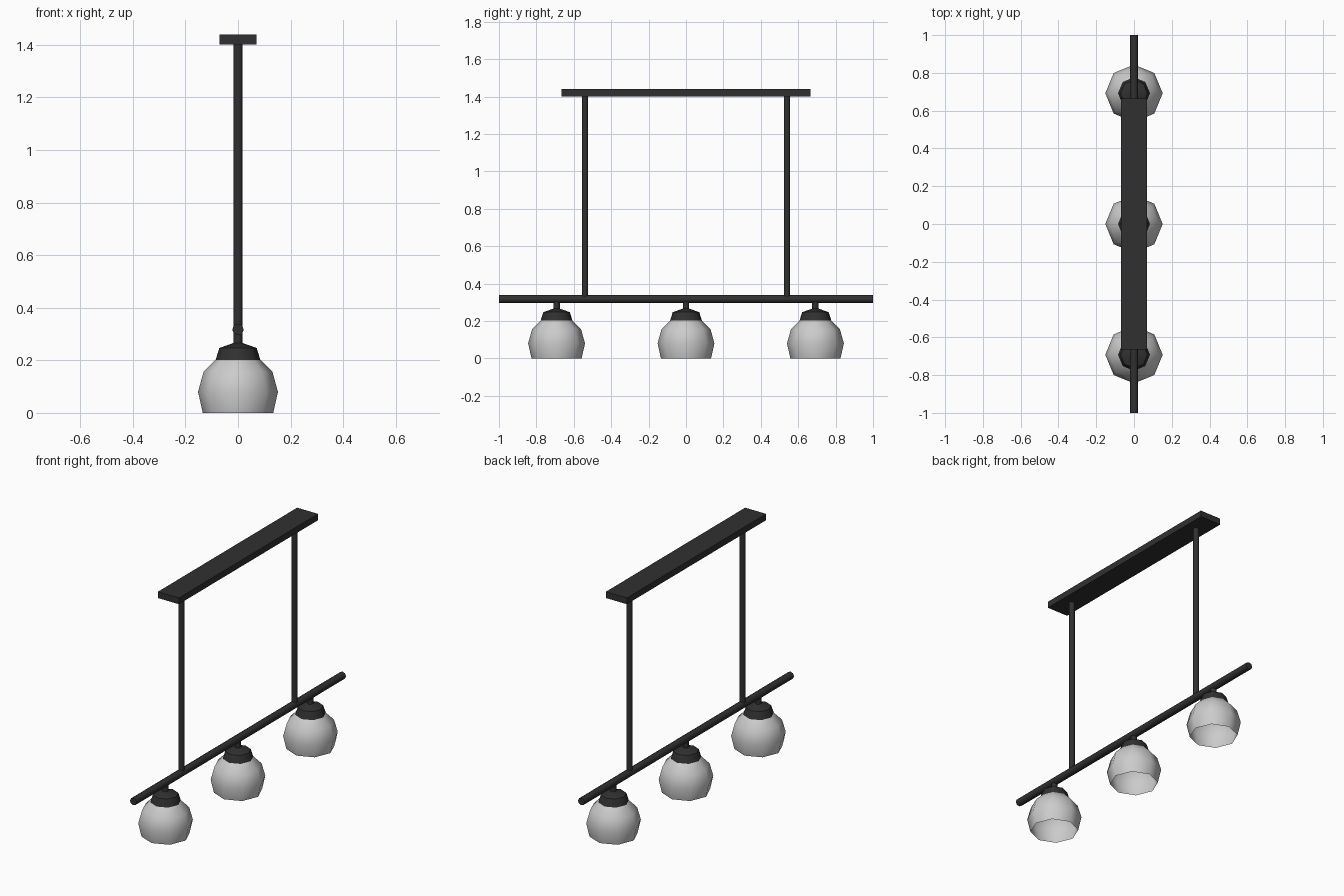
import bpy, bmesh, math

if "Cube" in bpy.data.objects:
    bpy.data.objects.remove(bpy.data.objects["Cube"])

SIDES = 8

black = bpy.data.materials.new("black_metal")
black.diffuse_color = (0.03, 0.03, 0.03, 1)
black.use_nodes = True
black.node_tree.nodes["Principled BSDF"].inputs["Base Color"].default_value = black.diffuse_color


def finish(bm, name, material=None, smooth=None):
    bmesh.ops.recalc_face_normals(bm, faces=bm.faces)
    mesh = bpy.data.meshes.new(name)
    bm.to_mesh(mesh)
    bm.free()
    obj = bpy.data.objects.new(name, mesh)
    bpy.context.collection.objects.link(obj)
    if material:
        mesh.materials.append(material)
    if smooth:
        bpy.ops.object.select_all(action='DESELECT')
        obj.select_set(True)
        bpy.context.view_layer.objects.active = obj
        bpy.ops.object.shade_smooth_by_angle(angle=math.radians(smooth))
    return obj


def lathe(name, profile, location, material=None, cap_top=False, cap_bottom=False, smooth=50):
    """Turn a (radius, height) profile around z with few sides."""
    bm = bmesh.new()
    rings = []
    for r, z in profile:
        rings.append([bm.verts.new((r * math.cos(math.tau * i / SIDES),
                                    r * math.sin(math.tau * i / SIDES), z))
                      for i in range(SIDES)])
    for low, high in zip(rings, rings[1:]):
        for i in range(SIDES):
            j = (i + 1) % SIDES
            bm.faces.new((low[i], low[j], high[j], high[i]))
    if cap_bottom:
        bm.faces.new(rings[0])
    if cap_top:
        bm.faces.new(rings[-1])
    obj = finish(bm, name, material, smooth)
    obj.location = location
    return obj


def rod(name, radius, length, location):
    return lathe(name, [(radius, 0), (radius, length)], location, black, True, True)


# Ceiling plate
bm = bmesh.new()
bmesh.ops.create_cube(bm, size=1)
bmesh.ops.scale(bm, vec=(0.14, 1.33, 0.038), verts=bm.verts)
plate = finish(bm, "ceiling_plate", black)
plate.location = (0, 0, 1.42)

# Long horizontal bar
bar = rod("crossbar", 0.022, 2.0, (0, 1, 0.317))
bar.rotation_euler = (math.pi / 2, 0, 0)

# Two hanging rods
for side, y in (("front", -0.54), ("back", 0.54)):
    rod(f"{side}_hanging_rod", 0.017, 1.085, (0, y, 0.32))

# Three lamps: stem, socket cap and open glass shade
shade_profile = [(0.134, 0), (0.152, 0.08), (0.131, 0.156), (0.085, 0.202)]
cap_profile = [(0.085, 0.202), (0.071, 0.247), (0.017, 0.266)]
for label, y in (("front", -0.692), ("middle", 0), ("back", 0.692)):
    rod(f"{label}_lamp_stem", 0.017, 0.06, (0, y, 0.26))
    lathe(f"{label}_lamp_cap", cap_profile, (0, y, 0), black, cap_top=True)
    lathe(f"{label}_lamp_shade", shade_profile, (0, y, 0))
